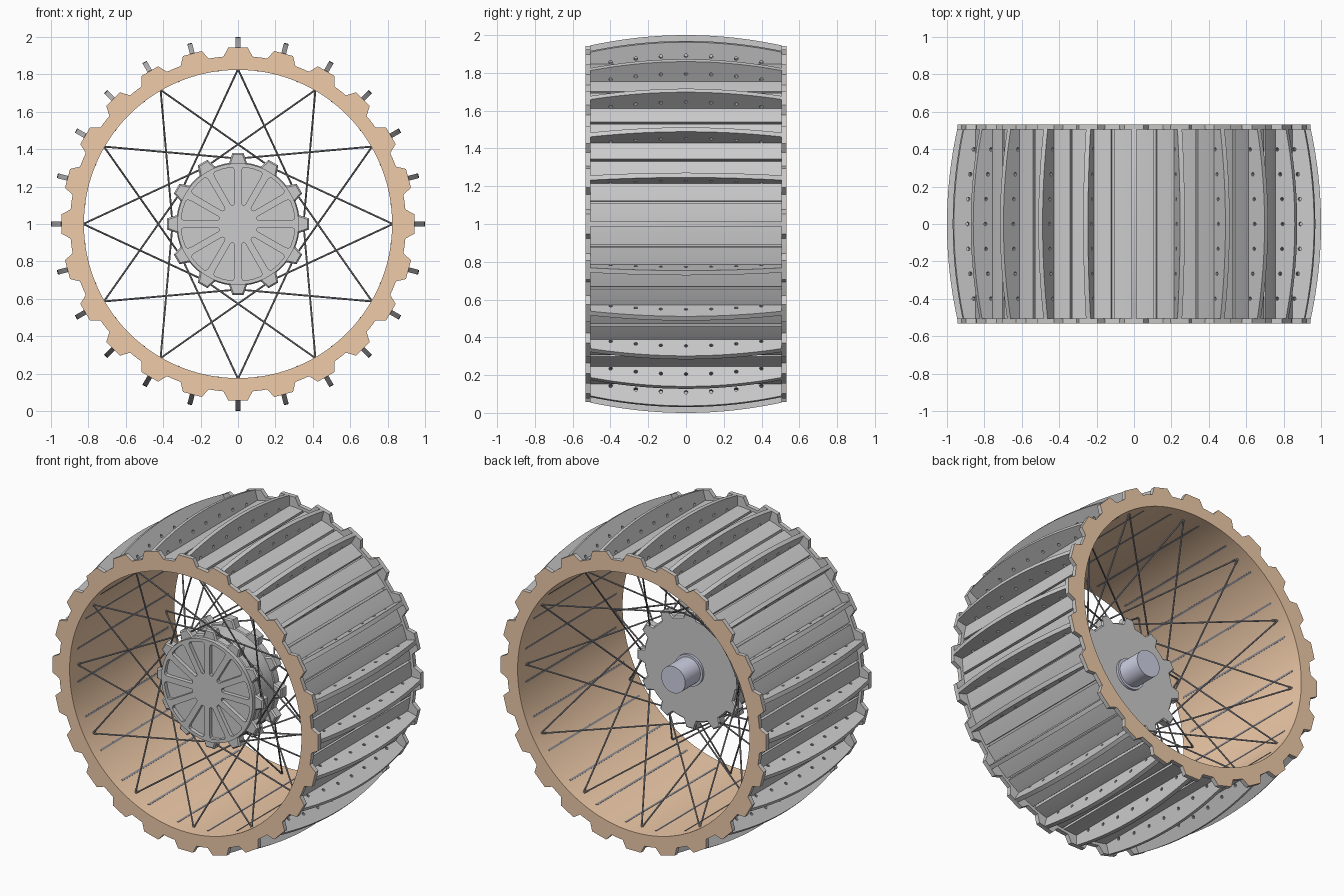
import bpy, math
from math import sin, cos, pi, radians
from mathutils import Matrix, Vector

if "Cube" in bpy.data.objects:
    bpy.data.objects.remove(bpy.data.objects["Cube"])

CENTRE = Vector((0, 0, 1))


def material(name, rgb):
    m = bpy.data.materials.new(name)
    m.diffuse_color = (*rgb, 1)
    m.use_nodes = True
    m.node_tree.nodes["Principled BSDF"].inputs["Base Color"].default_value = m.diffuse_color
    return m


ORANGE = material("orange_paint", (0.87, 0.6, 0.4))
DARK = material("dark_steel", (0.3, 0.3, 0.33))
STEEL = material("blue_steel", (0.62, 0.64, 0.78))


def polar(pairs):
    return [(r * cos(a), r * sin(a)) for r, a in pairs]


def circle(r, n=144, cx=0, cy=0):
    return [(cx + r * cos(2 * pi * i / n), cy + r * sin(2 * pi * i / n)) for i in range(n)]


def plate(name, loops, thickness, mat=None, bevel=0):
    """Flat outline (first loop) with holes (other loops), given thickness."""
    cu = bpy.data.curves.new(name, 'CURVE')
    cu.dimensions = '2D'
    cu.fill_mode = 'BOTH'
    cu.extrude = thickness / 2 - bevel
    cu.bevel_depth = bevel
    cu.bevel_resolution = 0
    cu.offset = -bevel
    for pts in loops:
        s = cu.splines.new('POLY')
        s.points.add(len(pts) - 1)
        for p, (x, y) in zip(s.points, pts):
            p.co = (x, y, 0, 1)
        s.use_cyclic_u = True
    if mat:
        cu.materials.append(mat)
    ob = bpy.data.objects.new(name, cu)
    bpy.context.collection.objects.link(ob)
    bpy.ops.object.select_all(action='DESELECT')
    ob.select_set(True)
    bpy.context.view_layer.objects.active = ob
    bpy.ops.object.convert(target='MESH')
    ob = bpy.context.object
    bpy.ops.object.shade_smooth_by_angle(angle=radians(25))
    return ob


def wheel_plate(name, loops, y0, y1, mat=None, bevel=0):
    """Plate standing in the wheel plane, between y0 and y1."""
    ob = plate(name, loops, y1 - y0, mat, bevel)
    ob.matrix_world = Matrix.Translation((0, (y0 + y1) / 2, 1)) @ Matrix.Rotation(pi / 2, 4, 'X')
    return ob


def rod(name, p, q, r, n, mat):
    d = q - p
    bpy.ops.mesh.primitive_cylinder_add(vertices=n, radius=r, depth=d.length, location=(p + q) / 2,
                                        rotation=d.to_track_quat('Z', 'Y').to_euler())
    ob = bpy.context.object
    ob.name = name
    ob.data.materials.append(mat)
    bpy.ops.object.shade_smooth_by_angle(angle=radians(40))
    return ob


def gear(n, root, tip, half_root, half_tip, arc_steps=3):
    """Outline with n trapezoid teeth, half widths given in units of length."""
    out = []
    for k in range(n):
        a = 2 * pi * k / n
        hr, ht = half_root / root, half_tip / tip
        out += [(root, a - hr), (tip, a - ht), (tip, a + ht), (root, a + hr)]
        gap = 2 * pi / n - 2 * hr
        out += [(root, a + hr + gap * i / arc_steps) for i in range(1, arc_steps)]
    return polar(out)


def at(r, a, y):
    return CENTRE + Vector((r * cos(a), y, r * sin(a)))


# drum with a groove midway between the treads
outline = []
for k in range(24):
    a = 2 * pi * k / 24
    h, g = pi / 24, 0.008
    outline += [(0.88, a - h + g + (2 * h - 2 * g) * i / 4) for i in range(5)]
    outline += [(0.852, a + h - g), (0.852, a + h + g)]
wheel_plate("drum_shell", [polar(outline), circle(0.83)], -0.51, 0.51)
wheel_plate("drum_liner", [circle(0.832), circle(0.824)], -0.53, 0.53, ORANGE)

# toothed side flanges, painted on the outer face
teeth = gear(24, 0.898, 0.945, 0.078, 0.052)
for side, s in (("front", -1), ("back", 1)):
    y = sorted((s * 0.505, s * 0.529))
    wheel_plate(side + "_flange", [teeth, circle(0.83)], *y)
    y = sorted((s * 0.529, s * 0.533))
    wheel_plate(side + "_flange_face", [teeth, circle(0.824)], *y, ORANGE)

# bowed tread plates with seven holes each
top = [(0.508 - 1.016 * i / 24, 1 - 0.055 * (1 - 2 * i / 24) ** 2) for i in range(25)]
holes = [circle(0.010, 10, y, 0.925 - 0.035 * (y / 0.4) ** 2) for y in [(i - 3) * 0.133 for i in range(7)]]
tread = plate("tread_plate", [[(-0.508, 0.86), (0.508, 0.86)] + top] + holes, 0.026)
for k in range(24):
    a = 2 * pi * k / 24
    ob = tread if k == 0 else tread.copy()
    if k:
        bpy.context.collection.objects.link(ob)
    c, s = cos(a), sin(a)
    ob.matrix_world = Matrix(((0, c, s, 0), (1, 0, 0, 0), (0, s, -c, 1), (0, 0, 0, 1)))

# dark seams along the inside of the drum
for k in range(24):
    a = 2 * pi * (k + 0.5) / 24
    bpy.ops.mesh.primitive_cube_add(size=1, location=at(0.827, a, 0), rotation=(0, -a, 0))
    ob = bpy.context.object
    ob.name = "inner_seam"
    ob.scale = (0.010, 0.92, 0.012)
    ob.data.materials.append(DARK)

# hub: two toothed discs around a drum
hub_teeth = gear(12, 0.33, 0.38, 0.048, 0.030)
wheel_plate("hub_front_disc", [hub_teeth], -0.29, -0.23, bevel=0.008)
wheel_plate("hub_back_disc", [hub_teeth], -0.10, -0.04, bevel=0.008)
wheel_plate("hub_body", [circle(0.325, 72)], -0.24, -0.09)

# ribbed hub cover with twelve wedge pockets
pockets = []
for k in range(12):
    a = 2 * pi * (k + 0.5) / 12
    w = lambda r, m: math.asin(m / r)
    half = pi / 12
    o, i = half - w(0.3, 0.02), half - w(0.11, 0.018)
    pockets.append(polar([(0.11, a - i), (0.105, a), (0.11, a + i), (0.285, a + o), (0.298, a + o * 0.94),
                          (0.305, a + o * 0.78), (0.305, a), (0.305, a - o * 0.78), (0.298, a - o * 0.94),
                          (0.285, a - o)]))
wheel_plate("hub_cover", [circle(0.325, 72)] + pockets, -0.315, -0.285)

# axle stub at the back
rod("axle", at(0, 0, -0.06), at(0, 0, 0.13), 0.085, 48, STEEL)
rod("axle_collar", at(0, 0, -0.05), at(0, 0, -0.025), 0.1, 48, STEEL)

# crossed wire spokes from both hub discs to both edges of the drum
for y_hub, y_rim in ((-0.26, -0.45), (-0.07, 0.45)):
    for k in range(12):
        a = 2 * pi * k / 12
        for s in (-1, 1):
            rod("spoke", at(0.35, a + s * pi / 3, y_hub), at(0.828, a, y_rim), 0.005, 8, DARK)
